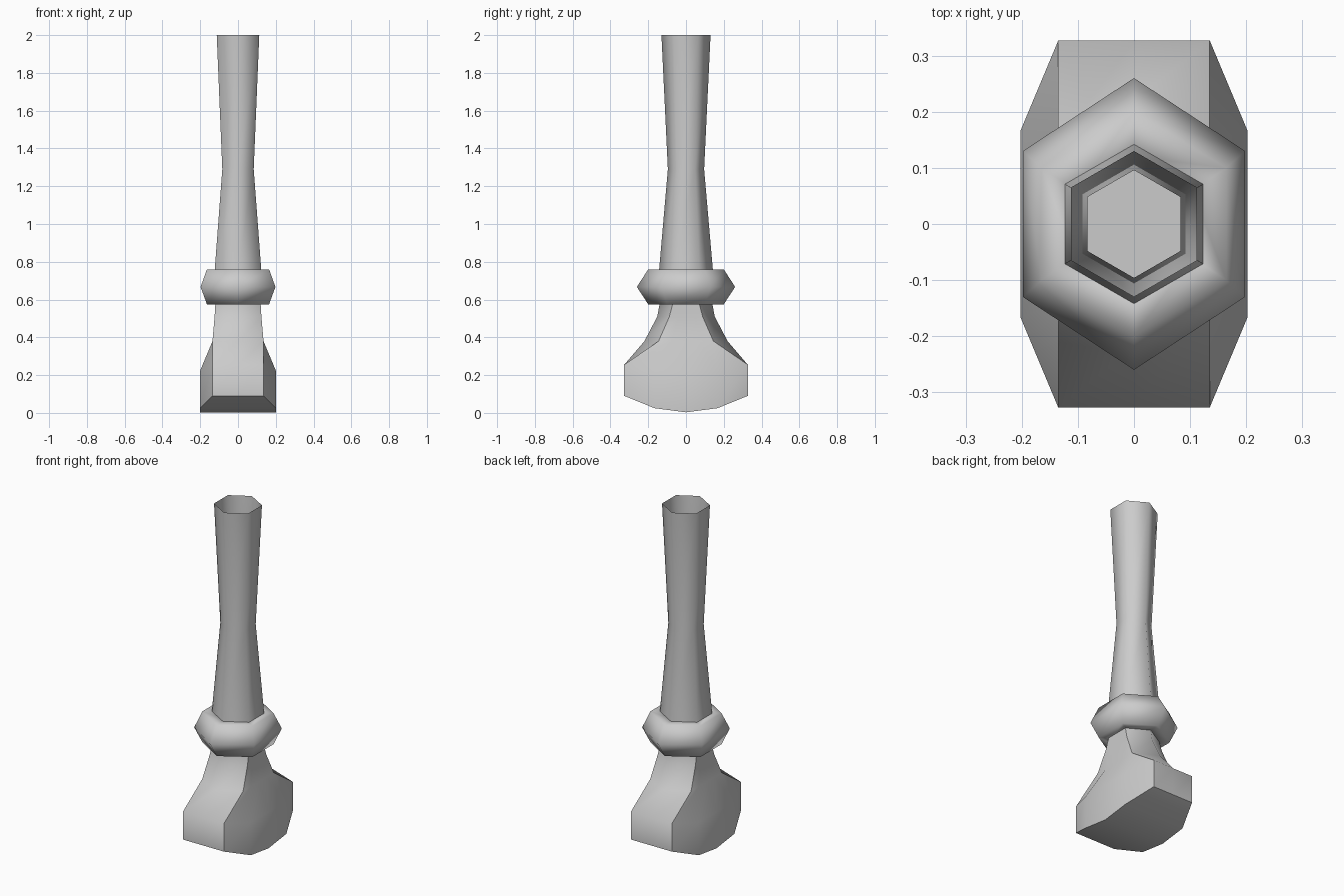
import bpy, bmesh
from math import sin, cos, pi

if "Cube" in bpy.data.objects:
    bpy.data.objects.remove(bpy.data.objects["Cube"])

grey = bpy.data.materials.new("plain_grey")
grey.use_nodes = True
colour = (0.6, 0.6, 0.6, 1)
grey.diffuse_color = colour
grey.node_tree.nodes["Principled BSDF"].inputs["Base Color"].default_value = colour


def finish(name, bm, closed=True):
    if closed:
        bmesh.ops.recalc_face_normals(bm, faces=bm.faces)
    for f in bm.faces:
        f.smooth = True
    mesh = bpy.data.meshes.new(name)
    bm.to_mesh(mesh)
    bm.free()
    mesh.materials.append(grey)
    obj = bpy.data.objects.new(name, mesh)
    bpy.context.collection.objects.link(obj)
    return obj


def bridge(bm, lower, upper):
    n = len(lower)
    for i in range(n):
        j = (i + 1) % n
        bm.faces.new((lower[i], lower[j], upper[j], upper[i]))


def hex_loft(name, profile, wrap=False):
    """Loft hexagons pointing along y; profile rows are (radius, x scale, z)."""
    bm = bmesh.new()
    rings = [[bm.verts.new((r * sx * sin(k * pi / 3), -r * cos(k * pi / 3), z))
              for k in range(6)] for r, sx, z in profile]
    for a, b in zip(rings, rings[1:]):
        bridge(bm, a, b)
    if wrap:
        bridge(bm, rings[-1], rings[0])
    return finish(name, bm, wrap)


# Open hollow handle, pinched in the middle
hex_loft("hollow_handle", [(0.145, 1, 0.70), (0.142, 1, 0.76),
                           (0.096, 1, 1.29), (0.13, 1, 2.0)])

# Rounded hexagonal collar
hex_loft("collar", [(0.12, 1, 0.575), (0.2, 0.95, 0.575), (0.26, 0.88, 0.667),
                    (0.2, 0.95, 0.76), (0.12, 1, 0.76)], wrap=True)

# Flared head: rows of end point, corner, side and centre as (x, y, z)
rows = [
    [(0, .327, .09), (.135, .327, .09), (.202, .167, .025), (.202, 0, .003)],
    [(0, .327, .255), (.135, .327, .255), (.202, .167, .22), (.202, 0, .22)],
]
for end, x, y, z in [(.22, .135, .145, .38), (.152, .124, .088, .51),
                     (.14, .12, .071, .575), (.135, .117, .068, .67)]:
    rows.append([(0, end, z), (x, y, z), (x, y / 2, z), (x, 0, z)])


def full_ring(row):
    quarter = [(x, -y, z) for x, y, z in row]
    half = quarter + [(x, -y, z) for x, y, z in reversed(quarter[:3])]
    return half + [(-x, y, z) for x, y, z in reversed(half[1:-1])]


bm = bmesh.new()
rings = [[bm.verts.new(p) for p in full_ring(row)] for row in rows]
for a, b in zip(rings, rings[1:]):
    bridge(bm, a, b)
bm.faces.new(rings[-1])

# Curved underside in strips across the width
base = rings[0]
bm.faces.new((base[0], base[1], base[2], base[10], base[11]))
bm.faces.new((base[6], base[5], base[4], base[8], base[7]))
for i in (2, 3):
    bm.faces.new((base[i], base[i + 1], base[11 - i], base[12 - i]))

# Creases along the corners and round the underside
creases = [(base[i], base[(i + 1) % 12]) for i in range(12)]
creases += [(rings[-1][i], rings[-1][(i + 1) % 12]) for i in range(12)]
for a, b in zip(rings, rings[1:]):
    creases += [(a[i], b[i]) for i in (1, 5, 7, 11)]
for a, b in creases:
    bm.edges.get((a, b)).smooth = False
finish("flared_head", bm)
